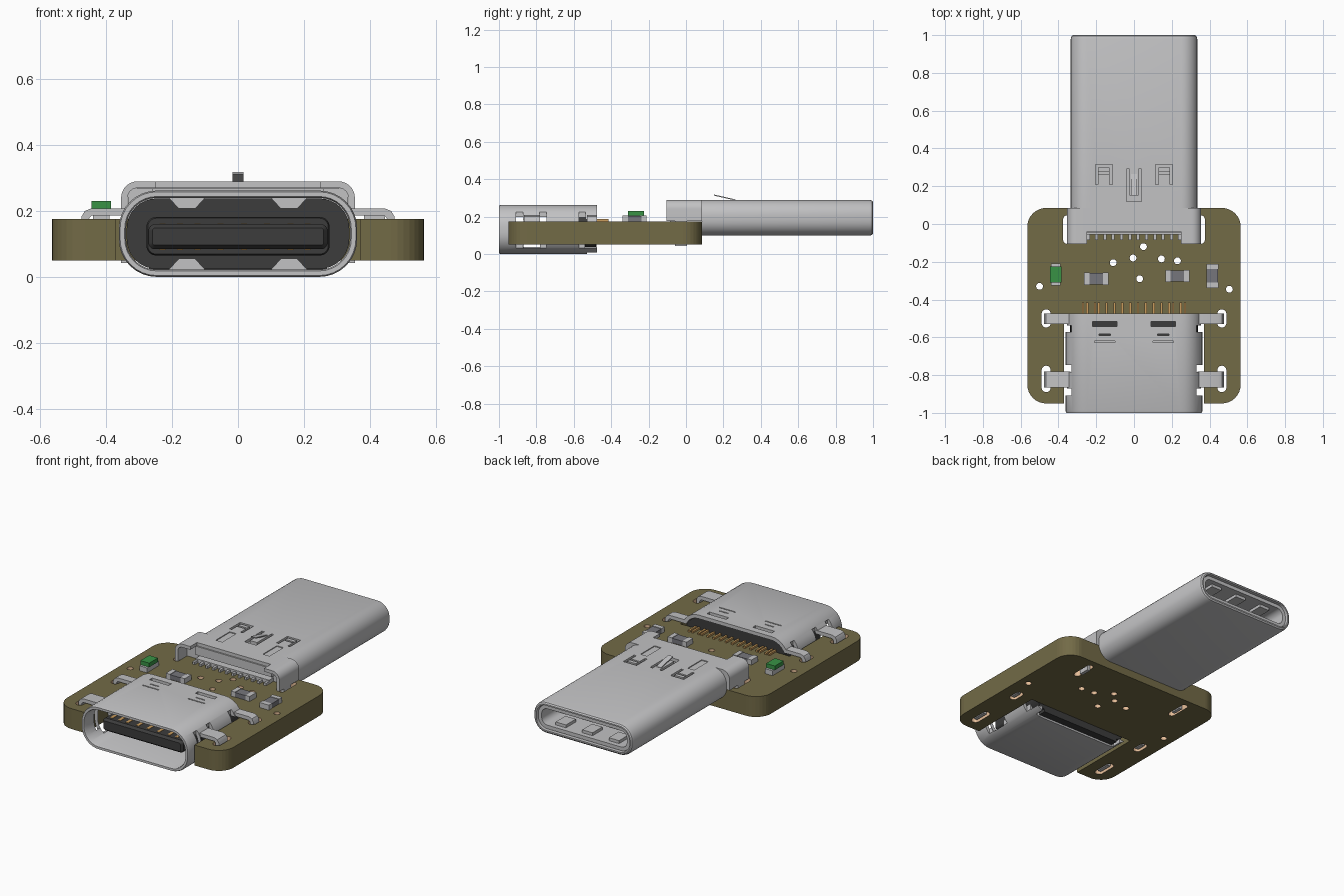
import bpy, bmesh, math
from mathutils import Matrix, Vector

if "Cube" in bpy.data.objects:
    bpy.data.objects.remove(bpy.data.objects["Cube"], do_unlink=True)


def material(name, r, g, b):
    m = bpy.data.materials.new(name)
    m.use_nodes = True
    m.diffuse_color = (r, g, b, 1)
    m.node_tree.nodes["Principled BSDF"].inputs["Base Color"].default_value = (r, g, b, 1)
    return m


STEEL = material("steel", .54, .54, .55)
OLIVE = material("olive board", .17, .145, .062)
BLACK = material("black plastic", .045, .045, .045)
GOLD = material("gold", .6, .34, .11)
COPPER = material("copper plating", .8, .52, .32)
GREEN = material("green lens", .04, .29, .06)
GREY = material("grey ceramic", .18, .18, .2)


def activate(ob):
    bpy.ops.object.select_all(action='DESELECT')
    ob.select_set(True)
    bpy.context.view_layer.objects.active = ob


def finish(name, bm, mat, smooth=False):
    bmesh.ops.recalc_face_normals(bm, faces=bm.faces[:])
    me = bpy.data.meshes.new(name)
    bm.to_mesh(me)
    bm.free()
    me.materials.append(mat)
    ob = bpy.data.objects.new(name, me)
    bpy.context.collection.objects.link(ob)
    if smooth:
        activate(ob)
        bpy.ops.object.shade_smooth_by_angle(angle=math.radians(35))
    return ob


def boxes(name, spans, mat):
    """Each span is x0, x1, y0, y1, z0, z1."""
    bm = bmesh.new()
    for x0, x1, y0, y1, z0, z1 in spans:
        mid = Vector((x0 + x1, y0 + y1, z0 + z1)) / 2
        size = Matrix.Diagonal((abs(x1 - x0), y1 - y0, z1 - z0, 1))
        bmesh.ops.create_cube(bm, size=1, matrix=Matrix.Translation(mid) @ size)
    return finish(name, bm, mat)


def both(spans):
    """Spans plus their copies mirrored in x."""
    return spans + [(-b, -a, *rest) for a, b, *rest in spans]


def rounded(hx, v0, v1, r, n=8):
    pts = []
    corners = ((hx - r, v1 - r), (r - hx, v1 - r), (r - hx, v0 + r), (hx - r, v0 + r))
    for q, (cx, cv) in enumerate(corners):
        for i in range(n + 1):
            a = math.pi / 2 * (q + i / n)
            pts.append((cx + r * math.cos(a), cv + r * math.sin(a)))
    return pts


def loft(name, shape, steps, mat, loop=False):
    """Rounded sections along y; each step is y and inset."""
    hx, z0, z1, r = shape
    bm = bmesh.new()
    rings = [[bm.verts.new((x, y, z)) for x, z in rounded(hx - d, z0 + d, z1 - d, r - d)]
             for y, d in steps]
    for a, b in zip(rings, rings[1:] + (rings[:1] if loop else [])):
        for i in range(len(a)):
            j = (i + 1) % len(a)
            bm.faces.new((a[i], a[j], b[j], b[i]))
    if not loop:
        bm.faces.new(rings[0])
        bm.faces.new(rings[-1])
    return finish(name, bm, mat, True)


def prism(name, poly, y0, y1, mat):
    bm = bmesh.new()
    f = bm.faces.new([bm.verts.new((x, y0, z)) for x, z in poly])
    new = bmesh.ops.extrude_face_region(bm, geom=[f])["geom"]
    bmesh.ops.translate(bm, vec=(0, y1 - y0, 0),
                        verts=[v for v in new if isinstance(v, bmesh.types.BMVert)])
    return finish(name, bm, mat, True)


def cut(ob, spans):
    cutter = boxes("cutter", spans, STEEL)
    cutter.hide_render = True
    activate(ob)
    m = ob.modifiers.new("cut", 'BOOLEAN')
    m.operation, m.object, m.solver, m.use_self = 'DIFFERENCE', cutter, 'EXACT', True
    bpy.ops.object.modifier_apply(modifier=m.name)
    bpy.data.objects.remove(cutter, do_unlink=True)


# Board: one filled outline with slots and drilled holes
frame = rounded(.565, -.95, .085, .1)
k = len(frame) * 3 // 4
outline = frame[:k] + [(-.37, -.95), (-.37, -.475), (.37, -.475), (.37, -.95)] + frame[k:]
holes = [(s * x, y, hx, hy) for s in (-1, 1) for x, y, hx, hy in
         ((.465, -.5, .024, .048), (.465, -.82, .024, .07), (.355, -.03, .02, .075))]
holes += [(x, y, .018, .018) for x, y in
          ((-.5, -.33), (.505, -.345), (.05, -.12), (-.11, -.205), (-.005, -.18),
           (.145, -.185), (.23, -.195), (.03, -.29))]
cu = bpy.data.curves.new("board", 'CURVE')
cu.dimensions, cu.fill_mode, cu.extrude = '2D', 'BOTH', .0625
loops = [outline] + [[(cx + x, cy + y) for x, y in rounded(hx, -hy, hy, hx * .99, 5)]
                     for cx, cy, hx, hy in holes]
for pts in loops:
    sp = cu.splines.new('POLY')
    sp.points.add(len(pts) - 1)
    for p, (x, y) in zip(sp.points, pts):
        p.co = (x, y, 0, 1)
    sp.use_cyclic_u = True
board = bpy.data.objects.new("board", cu)
board.location.z = .1125
bpy.context.collection.objects.link(board)
activate(board)
bpy.ops.object.convert(target='MESH')
board.data.materials.clear()
board.data.materials.append(OLIVE)
board.data.materials.append(COPPER)
for f in board.data.polygons:
    f.use_smooth = False
    c = f.center
    in_hole = any(math.hypot(c.x - x, c.y - y) < hy + .008 for x, y, hx, hy in holes)
    f.material_index = int(abs(f.normal.z) < .5 and in_hole)

# Socket shell with windows and spring slots
socket = (.362, 0, .262, .115)
shell = loft("socket_shell", socket, [(-1, .004), (-.99, 0), (-.475, 0), (-.475, .022),
                                      (-.99, .022), (-1, .018)], STEEL, True)
windows = [(.3, .4, -.87, -.78, .03, .185), (.3, .4, -.54, -.45, .03, .185)]
windows += [(.325, .4, y - .018, y + .018, .025, .225) for y in (-.89, -.765, -.555)]
slots = [(.09, .22, -.543, -.517, .2, .3), (.1, .21, -.627, -.62, .2, .3),
         (.125, .185, -.59, -.583, .2, .3)]
cut(shell, both(windows + slots) + [(-.29, .29, -.53, -.4, -.1, .06)])

# Socket legs folded into the board slots
leg = [(.335, .208), (.445, .208), (.465, .2), (.476, .182), (.476, .056),
       (.454, .056), (.454, .175), (.445, .186), (.335, .186)]
for s, side in ((1, "left"), (-1, "right")):
    for y0, y1, place in ((-.865, -.78, "front"), (-.53, -.475, "back")):
        prism(f"socket_leg_{place}_{side}", [(s * x, z) for x, z in leg], y0, y1, STEEL)

# Socket insulator, tongue and contacts
loft("socket_insulator", socket, [(-.66, .024), (-.482, .024)], BLACK)
boxes("socket_insulator_foot", [(-.27, .27, -.525, -.478, .008, .1)], BLACK)
loft("socket_tongue_base", (.278, .065, .182, .03), [(-.74, .004), (-.73, 0), (-.6, 0)], BLACK)
loft("socket_tongue", (.272, .084, .16, .02), [(-.93, .012), (-.915, 0), (-.6, 0)], BLACK)
pins = [-.27, -.248, -.207, -.187] + [-.145 + .0415 * i for i in range(8)] + [.187, .207, .248, .27]
boxes("socket_tongue_contacts", [(x * .85 - .009, x * .85 + .009, -.9, -.72, z, z + .004)
                                 for x in pins[::2] for z in (.158, .082)], GOLD)
boxes("socket_pins", [(x - .006, x + .006, -.485, -.415, .174, .186) for x in pins], GOLD)

# Grounding springs inside the socket mouth
for s in (-1, 1):
    for base, tip in ((.24, .207), (.022, .055)):
        prism("socket_spring", [(s * .155 - .055, base), (s * .155 + .055, base),
                                (s * .155 + .025, tip), (s * .155 - .025, tip)],
              -.68, -.6, STEEL)

# Plug shell with grooved mouth and stamped latches
plug = loft("plug_shell", (.335, .098, .29, .085),
            [(.085, 0), (.98, 0), (.994, .004), (1, .012), (1, .02), (.965, .02), (.965, .024),
             (.985, .024), (.985, .046), (.5, .046)], STEEL)
stamps = [(.115, .205, .298, .314, .272, .3), (.115, .13, .21, .3, .272, .3),
          (.19, .205, .21, .3, .272, .3), (.13, .19, .262, .275, .28, .3),
          (.024, .04, .12, .29, .272, .3)]
groove = [(.138, .182, .045, .18, .285, .3)]
cut(plug, both(stamps + groove) + [(-.024, .024, .12, .15, .272, .3)])
prong = boxes("plug_latch_prong", [(-.016, .016, .15, .265, .286, .292)], STEEL)
for v in prong.data.vertices:
    if v.co.y < .2:
        v.co.z += .026
boxes("plug_mouth_springs", [(x - .035, x + .035, .86, .955, z, z + .022)
                             for x in (-.18, 0, .18) for z in (.14, .226)], STEEL)

# Plug hood over the board edge
arch_out = rounded(.355, 0, .29, .05)[:18]
arch_in = rounded(.335, 0, .27, .03)[:18]
hood = prism("plug_hood", [(.355, .176)] + arch_out + [(-.355, .176), (-.335, .176)]
             + arch_in[::-1] + [(.335, .176)], -.105, .085, STEEL)
cut(hood, both(groove) + [(-.25, .25, -.2, -.04, .2, .4)])
boxes("plug_hood_housing", [(-.334, .334, -.015, .085, .176, .269),
                            (-.26, .26, -.045, -.01, .215, .268),
                            (-.25, .25, -.055, -.01, .176, .198)], STEEL)
boxes("plug_hood_legs", both([(.335, .355, -.06, .005, .042, .18)]), STEEL)
boxes("plug_pins", [(-.242 + .044 * i - .008, -.242 + .044 * i + .008, -.085, -.04, .174, .19)
                    for i in range(12)], STEEL)

# Chip components: ceramic middle with metal ends
for name, cx, cy, along_x in (("resistor_right", -.2, -.29, True),
                              ("resistor_left", .23, -.275, True),
                              ("capacitor", .415, -.275, False)):
    def chip(a, b, w, z):
        if along_x:
            return (cx + a, cx + b, cy - w, cy + w, .174, z)
        return (cx - w, cx + w, cy + a, cy + b, .174, z)
    boxes(name + "_body", [chip(-.036, .036, .03, .203)], GREY)
    boxes(name + "_ends", [chip(-.064, -.036, .032, .206), chip(.036, .064, .032, .206)], STEEL)

# Indicator lamp
boxes("lamp_base", [(-.44, -.39, -.325, -.21, .174, .205)], STEEL)
boxes("lamp_lens", [(-.445, -.385, -.31, -.225, .205, .23)], GREEN)
